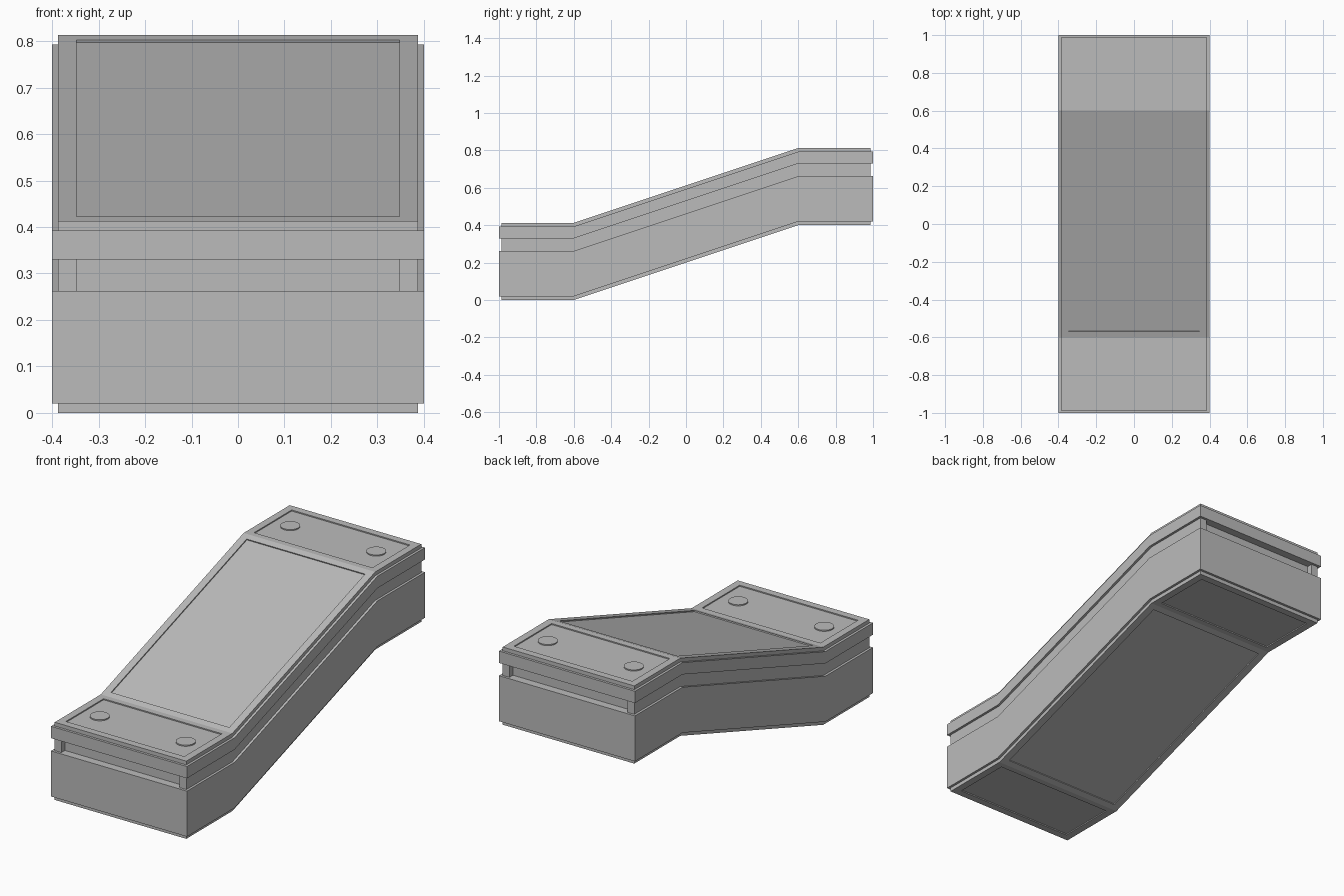
import bpy, bmesh

if "Cube" in bpy.data.objects:
    bpy.data.objects.remove(bpy.data.objects["Cube"])

BEND, RISE = 0.6, 0.4

grey = bpy.data.materials.new("grey")
grey.diffuse_color = (0.5, 0.5, 0.5, 1)
grey.use_nodes = True
grey.node_tree.nodes["Principled BSDF"].inputs["Base Color"].default_value = grey.diffuse_color


def finish(bm, name):
    bmesh.ops.recalc_face_normals(bm, faces=bm.faces)
    mesh = bpy.data.meshes.new(name)
    bm.to_mesh(mesh)
    bm.free()
    mesh.materials.append(grey)
    obj = bpy.data.objects.new(name, mesh)
    bpy.context.collection.objects.link(obj)
    return obj


def layer(name, half_w, half_l, z0, z1, panel_side=0):
    """Box section following the flat / slope / flat path, with optional sunken panels."""
    bm = bmesh.new()
    rings = []
    for y, lift in ((-half_l, 0), (-BEND, 0), (BEND, RISE), (half_l, RISE)):
        rings.append([bm.verts.new((x, y, z + lift)) for x, z in
                      ((-half_w, z0), (half_w, z0), (half_w, z1), (-half_w, z1))])
    for a, b in zip(rings, rings[1:]):
        for i in range(4):
            j = (i + 1) % 4
            bm.faces.new((a[i], a[j], b[j], b[i]))
    bm.faces.new(rings[0])
    bm.faces.new(rings[-1])
    bmesh.ops.recalc_face_normals(bm, faces=bm.faces)
    if panel_side:
        panels = [f for f in bm.faces if f.normal.z * panel_side > 0.5]
        bmesh.ops.inset_individual(bm, faces=panels, thickness=0.032, use_even_offset=True)
        # wider border along the outer edges
        for v in {v for f in panels for v in f.verts}:
            v.co.x = 0.348 if v.co.x > 0 else -0.348
            if abs(v.co.y) > 0.9:
                v.co.y = 0.948 if v.co.y > 0 else -0.948
        bm.normal_update()
        # sink each panel
        bmesh.ops.inset_individual(bm, faces=panels, thickness=0.0, depth=-0.006)
    return finish(bm, name)


def block(name, x0, x1, y0, y1, z0, z1):
    bm = bmesh.new()
    bmesh.ops.create_cube(bm, size=1)
    for v in bm.verts:
        v.co = (x1 if v.co.x > 0 else x0, y1 if v.co.y > 0 else y0, z1 if v.co.z > 0 else z0)
    return finish(bm, name)


# Stacked layers, bottom to top
layer("bottom_plate", 0.387, 0.987, 0.0, 0.02, -1)
layer("main_body", 0.4, 1.0, 0.02, 0.262)
layer("groove_core", 0.387, 0.957, 0.262, 0.33)
layer("upper_band", 0.4, 1.0, 0.33, 0.393)
layer("top_plate", 0.387, 0.987, 0.393, 0.413, 1)

for sy in (-1, 1):
    lift = RISE if sy > 0 else 0
    y0, y1 = sorted((sy * 0.95, sy * 0.987))
    for sx in (-1, 1):
        # Corner posts in the end grooves
        x0, x1 = sorted((sx * 0.348, sx * 0.387))
        block("corner_post", x0, x1, y0, y1, 0.262 + lift, 0.33 + lift)
        # Round studs on the flat panels
        bm = bmesh.new()
        bmesh.ops.create_cone(bm, cap_ends=True, segments=32, radius1=0.048, radius2=0.048, depth=0.008)
        bmesh.ops.translate(bm, verts=bm.verts, vec=(sx * 0.253, sy * 0.8, 0.409 + lift))
        stud = finish(bm, "round_stud")
        bpy.context.view_layer.objects.active = stud
        bpy.ops.object.select_all(action='DESELECT')
        stud.select_set(True)
        bpy.ops.object.shade_smooth_by_angle()
